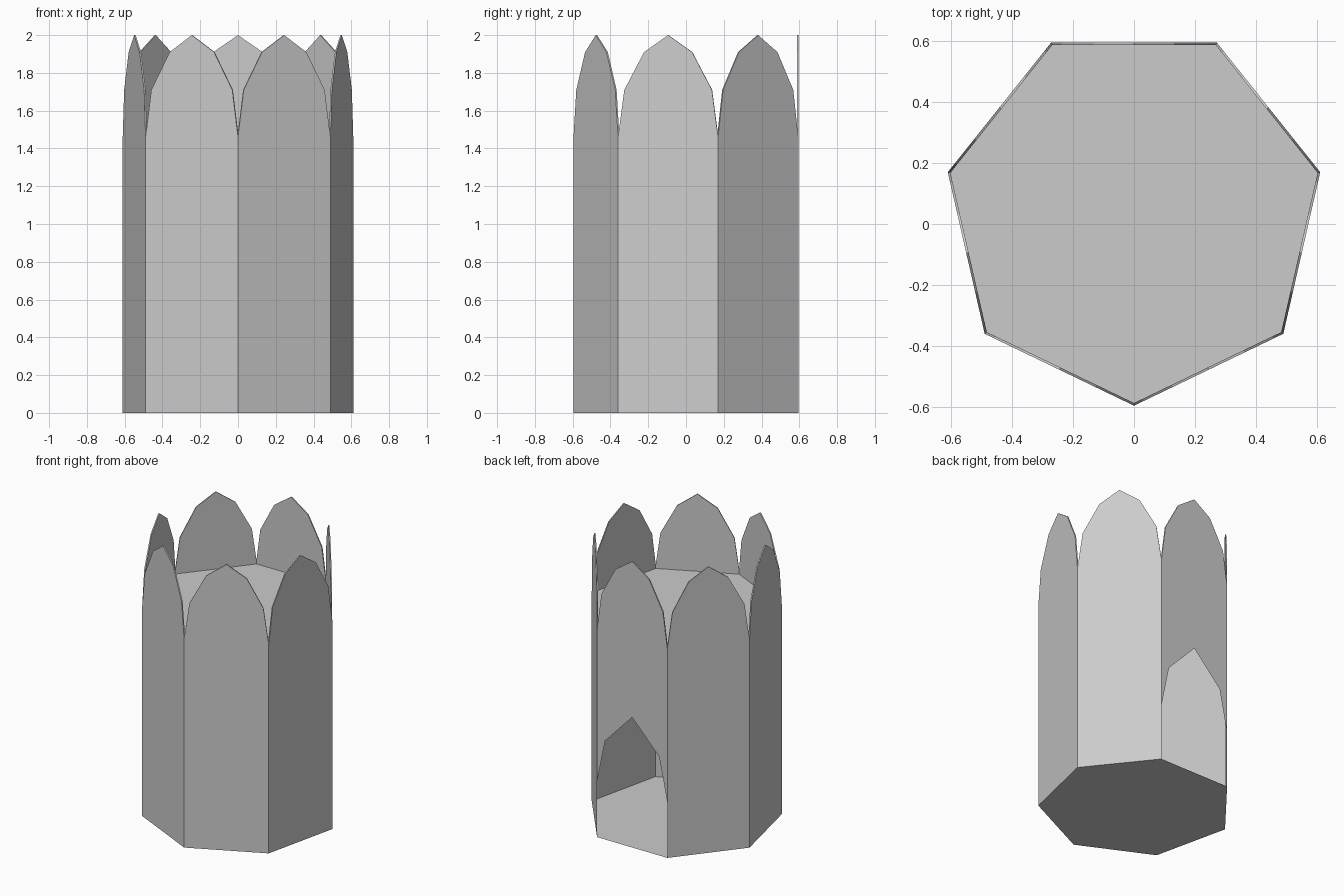
import bpy
from math import sin, cos, pi
from mathutils import Vector

if "Cube" in bpy.data.objects:
    bpy.data.objects.remove(bpy.data.objects["Cube"])

N, R, CY = 7, 0.626, 0.0305     # heptagon with a point to the front
DECK, TOP, THICK = 1.46, 2.0, 0.008


def corner(i, z=0.0, r=R):
    a = 2 * pi * (i % N) / N - pi / 2
    return Vector((r * cos(a), CY + r * sin(a), z))


def make(name, verts, faces):
    mesh = bpy.data.meshes.new(name)
    mesh.from_pydata([tuple(v) for v in verts], [], faces)
    mesh.update()
    obj = bpy.data.objects.new(name, mesh)
    bpy.context.collection.objects.link(obj)
    return obj


def on_side(i, profile):
    """Place (offset along side as -1..1, z) points on side i."""
    a, b = corner(i), corner(i + 1)
    return [a.lerp(b, (u + 1) / 2) + Vector((0, 0, z)) for u, z in profile]


# Floor and upper deck
ring = [corner(i) for i in range(N)]
make("floor", ring, [list(range(N))[::-1]])
make("deck", [v + Vector((0, 0, DECK)) for v in ring], [list(range(N))])

# Walls; the back side has a pointed doorway
BACK = 3
door_wall = [(1, 0.39), (1, DECK), (-1, DECK), (-1, 0.39),
             (-0.77, 0.69), (0, 0.91), (0.77, 0.69)]
plain_wall = [(-1, 0), (1, 0), (1, DECK), (-1, DECK)]
for i in range(N):
    pts = on_side(i, door_wall if i == BACK else plain_wall)
    make("door_wall" if i == BACK else "wall", pts, [list(range(len(pts)))])

# Pointed battlements, one thin plate per side
arch = [(-1, DECK), (1, DECK), (0.875, 1.71), (0.48, 1.91),
        (0, TOP), (-0.48, 1.91), (-0.875, 1.71)]
for i in range(N):
    outer = on_side(i, arch)
    a = 2 * pi * (i + 0.5) / N - pi / 2
    inward = Vector((-cos(a), -sin(a), 0)) * THICK
    n = len(outer)
    faces = [list(range(n)), list(range(n, 2 * n))[::-1]]
    faces += [[k, k + n, (k + 1) % n + n, (k + 1) % n] for k in range(n)]
    make("battlement", outer + [v + inward for v in outer], faces)
